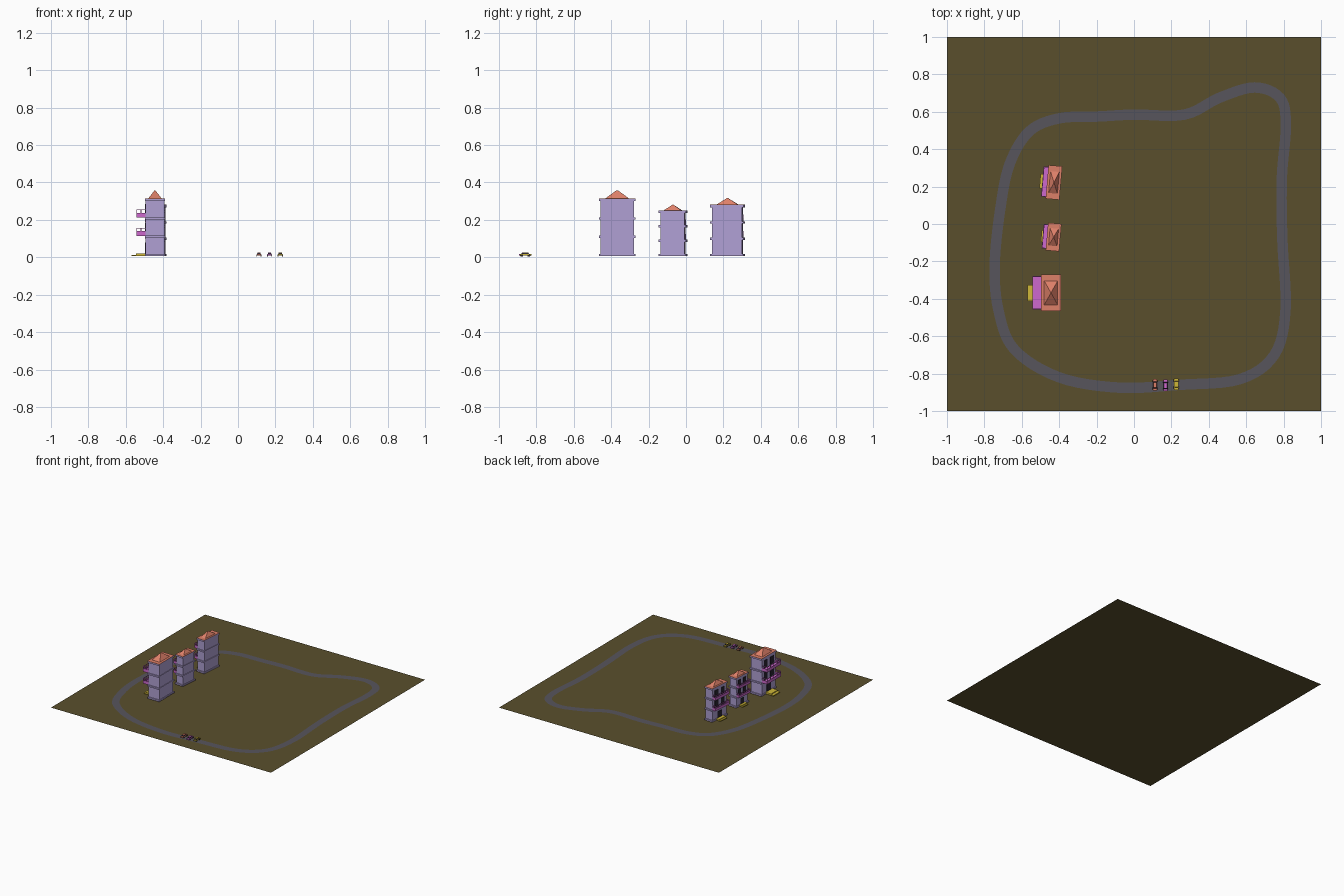
import bpy, bmesh, math
from mathutils import Vector, Matrix

if "Cube" in bpy.data.objects:
    bpy.data.objects.remove(bpy.data.objects["Cube"])


def material(name, rgb):
    m = bpy.data.materials.new(name)
    lin = [((c / 255 + 0.055) / 1.055) ** 2.4 for c in rgb]
    m.diffuse_color = (*lin, 1)
    m.use_nodes = True
    m.node_tree.nodes["Principled BSDF"].inputs["Base Color"].default_value = m.diffuse_color
    return m


GROUND = material("olive ground", (90, 79, 44))
ROAD = material("grey road", (87, 85, 92))
LILAC = material("lilac wall", (176, 160, 212))
PINK = material("magenta", (205, 105, 205))
YELLOW = material("yellow", (208, 184, 56))
SALMON = material("salmon", (222, 128, 105))
DARK = material("dark glass", (42, 36, 50))


def finish(name, bm, mat, mtx=Matrix()):
    me = bpy.data.meshes.new(name)
    bm.transform(mtx)
    bm.to_mesh(me)
    bm.free()
    me.materials.append(mat)
    ob = bpy.data.objects.new(name, me)
    bpy.context.collection.objects.link(ob)
    return ob


def add_box(bm, x0, x1, y0, y1, z0, z1, top=1.0):
    r = bmesh.ops.create_cube(bm, size=1)
    for v in r["verts"]:
        s = top if v.co.z > 0 else 1
        v.co = Vector(((x0 + x1) / 2 + v.co.x * s * (x1 - x0),
                       (y0 + y1) / 2 + v.co.y * s * (y1 - y0),
                       z1 if v.co.z > 0 else z0))


def boxes(name, mat, mtx, *specs):
    bm = bmesh.new()
    for s in specs:
        add_box(bm, *s)
    return finish(name, bm, mat, mtx)


# ground sheet
bm = bmesh.new()
bmesh.ops.create_grid(bm, x_segments=1, y_segments=1, size=1)
finish("ground", bm, GROUND)

# closed road ribbon through centre-line points
pts = [(0, .585), (.27, .585), (.457, .675), (.644, .73), (.78, .675), (.812, .53),
       (.79, .24), (.793, -.08), (.81, -.46), (.75, -.70), (.565, -.83), (.24, -.86),
       (-.08, -.875), (-.4, -.82), (-.64, -.67), (-.725, -.46), (-.745, -.22),
       (-.715, .08), (-.665, .32), (-.56, .495), (-.4, .565), (-.185, .575)]
P = [Vector(p) for p in pts]
n, sub, half = len(P), 6, 0.028
line = []
for i in range(n):
    a, b, c, d = (P[(i + k - 1) % n] for k in range(4))
    for j in range(sub):
        t = j / sub
        line.append(0.5 * (2 * b + (c - a) * t + (2 * a - 5 * b + 4 * c - d) * t * t
                           + (3 * b - a - 3 * c + d) * t ** 3))
bm = bmesh.new()
rows = []
for i, p in enumerate(line):
    t = (line[(i + 1) % len(line)] - line[i - 1]).normalized()
    side = Vector((-t.y, t.x)) * half
    rows.append([bm.verts.new((*(p + side * s), 0.003)) for s in (1, -1)])
for i, (a, b) in enumerate(rows):
    c, d = rows[(i + 1) % len(rows)]
    bm.faces.new((a, b, d, c))
bmesh.ops.recalc_face_normals(bm, faces=bm.faces)
if bm.faces[:][0].normal.z < 0:
    bmesh.ops.reverse_faces(bm, faces=bm.faces[:])
finish("road", bm, ROAD)


# town house: balconies and door face -x
def house(tag, cx, cy, rot, depth, width, top, peak, bal, step):
    m = Matrix.Translation((cx, cy, 0)) @ Matrix.Rotation(math.radians(rot), 4, "Z")
    hx, hy = depth / 2, width / 2
    z0 = 0.006
    floor = (top - 0.012 - z0) / 3
    levels = [z0 + floor * i for i in range(4)]
    lip = 0.009
    boxes(tag + "_walls", LILAC, m, (-hx, hx, -hy, hy, z0, top - 0.003))
    boxes(tag + "_floor_bands", LILAC, m,
          *[(-hx - .004, hx + .004, -hy - lip, hy + lip, z, z + 0.012) for z in levels])
    # roof: flat deck edge plus hipped pyramid
    boxes(tag + "_roof_deck", SALMON, m,
          (-hx - .004, hx + .004, -hy - lip, hy + lip, top, top + 0.002))
    boxes(tag + "_roof", SALMON, m,
          (-hx * .72, hx * .72, -hy * .72, hy * .72, top + 0.002, peak, 0.06))
    # windows and door on the balcony side
    wins = []
    for i, z in enumerate(levels[:3]):
        if i:
            wins += [(-hx - .003, -hx, s * hy * .45 - hy * .25, s * hy * .45 + hy * .25,
                      z + floor * .22, z + floor * .85) for s in (-1, 1)]
        else:
            wins.append((-hx - .003, -hx, -hy * .3, hy * .3, z + .012, z + floor * .75))
    boxes(tag + "_windows_and_door", DARK, m, *wins)
    # balconies: floor, low panels, posts and hand rail
    parts = []
    x0, x1, y1, t = -hx - bal, -hx, hy * 1.0, 0.004
    for z in levels[1:3]:
        lo, mid, hi = z + floor * .1, z + floor * .36, z + floor * .55
        parts += [(x0, x1, -y1, y1, lo, lo + 0.008), (x0, x0 + t, -y1, y1, lo, mid),
                  (x0, x0 + t, -y1, y1, hi - t, hi)]
        for s in (-1, 1):
            ya, yb = sorted((s * y1, s * (y1 - t)))
            parts += [(x0, x1, ya, yb, lo, mid), (x0, x1, ya, yb, hi - t, hi)]
            xm = (x0 + x1) / 2
            parts.append((xm - t / 2, xm + t / 2, ya, yb, mid, hi))
        for k in range(5):
            y = -y1 + t / 2 + k * (2 * y1 - t) / 4
            parts.append((x0, x0 + t, y - t / 2, y + t / 2, mid, hi))
    boxes(tag + "_balconies", PINK, m, *parts)
    # door steps
    boxes(tag + "_steps", YELLOW, m,
          (-hx - step, -hx, -hy * .48, hy * .48, z0, z0 + 0.007),
          (-hx - step * .7, -hx, -hy * .48, hy * .48, z0, z0 + 0.014))


house("large_house", -.444, -.368, 0, .100, .178, .312, .358, .049, .075)
house("small_house", -.430, -.070, -5, .064, .130, .249, .281, .026, .034)
house("middle_house", -.428, .222, -5, .066, .162, .279, .316, .029, .042)


# cars on the road, pointing along y
def car(tag, x, y, mat):
    m = Matrix.Translation((x, y, 0))
    boxes(tag + "_body", mat, m, (-.011, .011, -.031, .031, .009, .017))
    boxes(tag + "_cabin", DARK, m, (-.010, .010, -.019, .017, .017, .023, .8))
    boxes(tag + "_roof", mat, m, (-.0085, .0085, -.015, .013, .023, .025))
    bm = bmesh.new()
    for sx in (-1, 1):
        for sy in (-1, 1):
            bmesh.ops.create_cone(
                bm, cap_ends=True, segments=10, radius1=.005, radius2=.005, depth=.004,
                matrix=Matrix.Translation((sx * .0115, sy * .019, .009))
                @ Matrix.Rotation(math.pi / 2, 4, "Y"))
    finish(tag + "_wheels", bm, DARK, m)


car("salmon_car", .112, -.860, SALMON)
car("magenta_car", .169, -.863, PINK)
car("yellow_car", .226, -.856, YELLOW)
